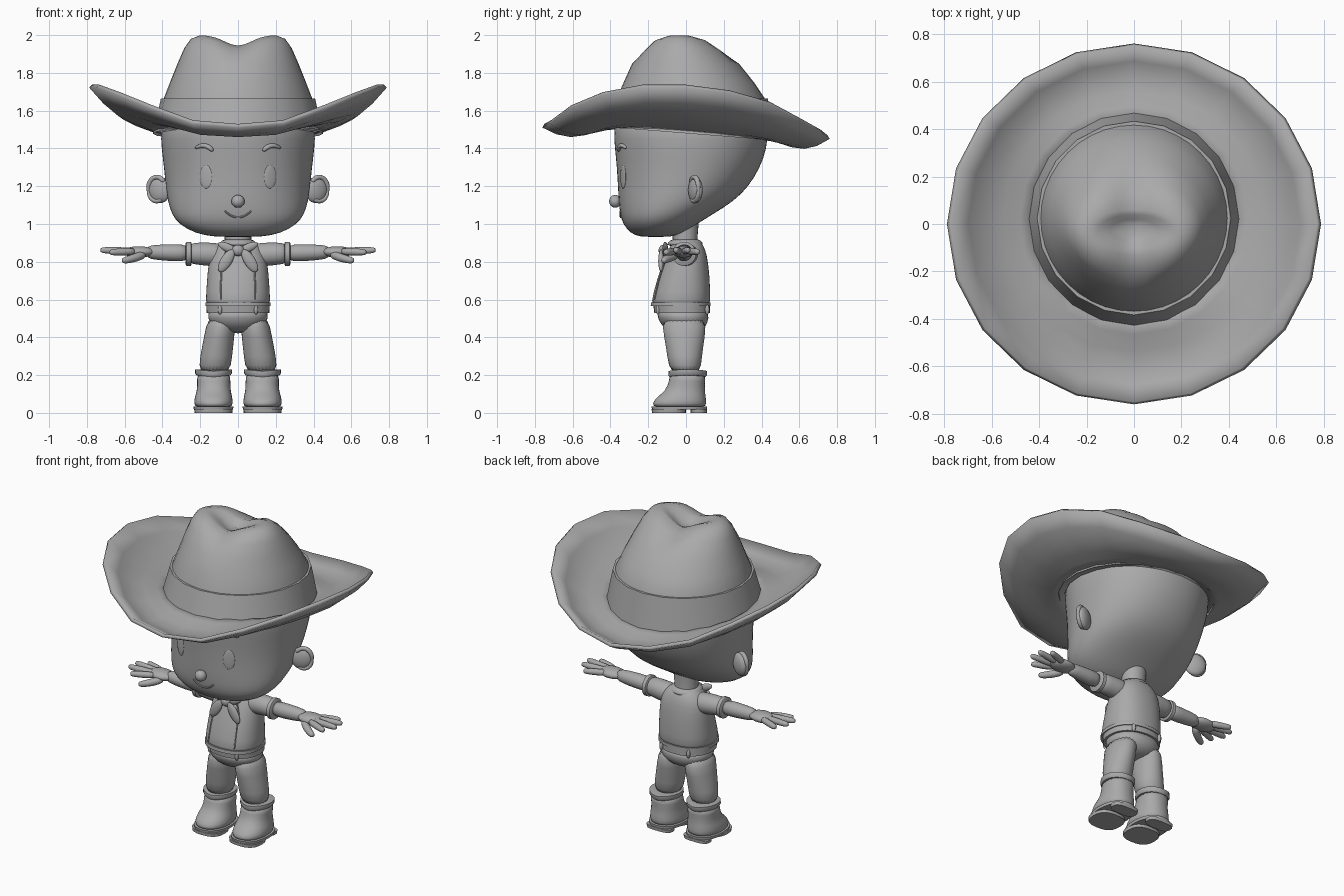
import bpy
import bmesh
from math import sin, cos, pi, exp, radians
from mathutils import Vector, Matrix

default_cube = bpy.data.objects.get("Cube")
if default_cube:
    bpy.data.objects.remove(default_cube, do_unlink=True)

# One plain grey for the whole figure
grey = bpy.data.materials.new("plain_grey")
grey.use_nodes = True
grey.diffuse_color = (.4, .4, .4, 1)
grey.node_tree.nodes["Principled BSDF"].inputs["Base Color"].default_value = grey.diffuse_color


def finish(name, bm, mirror=False, subdivide=False, solid=0):
    """Turn a bmesh into a shaded object with its modifiers."""
    bmesh.ops.recalc_face_normals(bm, faces=bm.faces)
    mesh = bpy.data.meshes.new(name)
    bm.to_mesh(mesh)
    bm.free()
    mesh.materials.append(grey)
    mesh.shade_smooth()
    if not subdivide:
        mesh.set_sharp_from_angle(angle=radians(40))
    obj = bpy.data.objects.new(name, mesh)
    bpy.context.collection.objects.link(obj)
    if solid:
        obj.modifiers.new("thickness", "SOLIDIFY").thickness = solid
        obj.modifiers["thickness"].offset = 0
    if subdivide:
        smooth = obj.modifiers.new("smooth", "SUBSURF")
        smooth.levels = smooth.render_levels = 1
    if mirror:
        obj.modifiers.new("mirror", "MIRROR").use_clip = False
    return obj


def loft(name, rings, caps=True, **options):
    """Skin a list of closed rings of points."""
    bm = bmesh.new()
    loops = [[bm.verts.new(p) for p in ring] for ring in rings]
    count = len(loops[0])
    for low, high in zip(loops, loops[1:]):
        for i in range(count):
            j = (i + 1) % count
            bm.faces.new((low[i], low[j], high[j], high[i]))
    if caps:
        bm.faces.new(loops[0])
        bm.faces.new(loops[-1])
    return finish(name, bm, **options)


def signed_power(value, power):
    return abs(value) ** power * (1 if value > 0 else -1)


def stack(name, rows, sides=24, square=2, bend=None, **options):
    """Horizontal rings from rows of height, half width, front, back, side shift."""
    rings = []
    for z, width, front, back, *shift in rows:
        ring = []
        for i in range(sides):
            a = 2 * pi * i / sides
            x = width * signed_power(sin(a), 2 / square) + sum(shift)
            y = (front + back) / 2 - (back - front) / 2 * signed_power(cos(a), 2 / square)
            p = Vector((x, y, z))
            ring.append(bend(p) if bend else p)
        rings.append(ring)
    return loft(name, rings, **options)


def tube(name, points, radii, sides=12, **options):
    """Round tube through a few points."""
    points = [Vector(p) for p in points]
    rings = []
    for i, p in enumerate(points):
        along = points[min(i + 1, len(points) - 1)] - points[max(i - 1, 0)]
        u = along.cross(Vector((.1, .2, 1))).normalized()
        v = along.cross(u).normalized()
        r = radii[i] if isinstance(radii, (list, tuple)) else radii
        rings.append([p + r * (u * cos(2 * pi * k / sides) + v * sin(2 * pi * k / sides))
                      for k in range(sides)])
    return loft(name, rings, **options)


def ball(name, place, size, turn=0, axis="Z", **options):
    bm = bmesh.new()
    matrix = Matrix.Translation(place) @ Matrix.Rotation(radians(turn), 4, axis) @ Matrix.Diagonal((*size, 1))
    bmesh.ops.create_uvsphere(bm, u_segments=24, v_segments=14, radius=1, matrix=matrix)
    return finish(name, bm, **options)


# Hat brim: rim heights run from the front round to the back
rim_heights = [1.52, 1.54, 1.62, 1.69, 1.73, 1.73, 1.7, 1.64, 1.55, 1.49, 1.46]
brim_rings = []
for t in (0, .2, .4, .6, .8, 1):
    ring = []
    for i in range(20):
        a = pi * i / 10
        base = Vector((.41 * sin(a), .02 - .41 * cos(a), 1.49 + .033 * cos(a)))
        rim = Vector((.78 * sin(a), -.755 * cos(a), rim_heights[min(i, 20 - i)]))
        ring.append(base.lerp(rim, t) - Vector((0, 0, .05 * sin(pi * t ** 1.3))))
    brim_rings.append(ring)
loft("hat_brim", brim_rings, caps=False, solid=.022)


# Hat crown with a crease along its top, and its band
def crease(p):
    if p.z < 1.6:
        p.z -= .08 * p.y
    p.z -= .055 * exp(-(p.x / .1) ** 2) * max(0, min(1, (p.z - 1.85) / .12))
    return p


stack("hat_crown", [
    (1.49, .42, -.4, .44), (1.66, .395, -.37, .42), (1.75, .36, -.33, .36),
    (1.85, .32, -.285, .28), (1.93, .285, -.235, .2), (1.98, .25, -.19, .13),
    (2, .2, -.13, .06), (1.995, .15, -.1, .04), (1.98, .1, -.07, .02), (1.97, .04, -.05, 0),
], sides=40, bend=crease)
stack("hat_band", [(1.48, .45, -.43, .47), (1.665, .408, -.383, .433), (1.665, .38, -.35, .4)],
      sides=20, bend=crease, caps=False)

# Head
head_rows = [
    (.93, .12, -.24, -.08), (.95, .23, -.295, -.02), (1, .315, -.335, .06),
    (1.05, .352, -.35, .14), (1.12, .374, -.358, .255), (1.2, .384, -.362, .335),
    (1.3, .394, -.368, .395), (1.4, .407, -.378, .43), (1.5, .413, -.388, .438),
    (1.6, .38, -.36, .4),
]
stack("head", head_rows, sides=32, square=2.1, subdivide=True)


def on_face(x, z):
    """Point on the front of the head."""
    for a, b in zip(head_rows, head_rows[1:]):
        if a[0] <= z <= b[0]:
            t = (z - a[0]) / (b[0] - a[0])
            width, front, back = (a[k] + (b[k] - a[k]) * t for k in (1, 2, 3))
            depth = (1 - (abs(x) / width) ** 2.1) ** (1 / 2.1)
            return Vector((x, (front + back) / 2 - (back - front) / 2 * depth, z))


# Face details
ball("nose", (0, -.375, 1.12), (.035, .032, .034))
ball("eye", on_face(.17, 1.25), (.034, .006, .062), turn=24, mirror=True)
brow = [on_face(x, z) for x, z in ((.13, 1.385), (.155, 1.41), (.19, 1.42), (.23, 1.4))]
tube("eyebrow", brow, (.012, .014, .013, .008), subdivide=True, mirror=True)
smile = [on_face(x / 100, 1.035 + (x / 38) ** 2) for x in range(-7, 8, 2)]
tube("mouth", smile, .005, sides=8)

# Ears: cupped lobe with a raised rim
ball("ear", (.415, .05, 1.18), (.065, .03, .07), turn=25, mirror=True)
ear_rim = [(.43 + .047 * cos(a), .045 + .022 * cos(a), 1.185 + .066 * sin(a))
           for a in (radians(d) for d in range(-130, 151, 28))]
tube("ear_rim", ear_rim, .014, subdivide=True, mirror=True)

# Neck and torso
stack("neck", [(.86, .075, -.075, .07), (.92, .07, -.07, .06), (1.04, .08, -.08, .07)])
stack("vest", [
    (.565, .168, -.18, .125), (.58, .173, -.186, .13), (.7, .166, -.158, .128),
    (.8, .157, -.12, .118), (.86, .142, -.095, .105), (.9, .1, -.075, .085), (.92, .07, -.06, .065),
], square=2.3, subdivide=True)
stack("vest_hem", [(.565, .173, -.187, .131), (.585, .173, -.185, .131)], sides=48, square=2.3)
seam = [(.06, -.1, .87), (.085, -.113, .8), (.09, -.145, .7), (.092, -.168, .6)]
tube("vest_seam", seam, .004, sides=6, mirror=True)

# Neck scarf with a knot and two tails
stack("scarf_collar", [(.88, .1, -.105, .095), (.9, .1, -.1, .09), (.925, .075, -.075, .07)],
      subdivide=True)
ball("scarf_knot", (0, -.12, .86), (.032, .025, .03))
ball("scarf_tail", (.062, -.132, .805), (.03, .015, .068), turn=-32, axis="Y", mirror=True)
ball("scarf_fold", (.055, -.11, .875), (.055, .014, .022), turn=-25, axis="Y", mirror=True)

# Belt and trousers
stack("belt", [(.53, .167, -.168, .126), (.565, .168, -.172, .126)], sides=32, square=2.2)
for side, y in (("front", -.148), ("back", .112)):
    ball(side + "_belt_loop", (.095, y, .547), (.011, .012, .026), mirror=True)
stack("hips", [(.56, .16, -.165, .12), (.5, .163, -.15, .122), (.46, .14, -.13, .11),
               (.42, .07, -.07, .06)], square=2.2, subdivide=True)
stack("trouser_leg", [
    (.52, .078, -.14, .115, .084), (.4, .08, -.115, .1, .1),
    (.3, .086, -.1, .084, .116), (.2, .085, -.085, .08, .127),
], subdivide=True, mirror=True)

# Boots
stack("boot", [
    (.025, .098, -.175, .105, .13), (.05, .104, -.18, .108, .13), (.085, .1, -.155, .106, .13),
    (.115, .09, -.11, .1, .128), (.17, .087, -.088, .1, .128), (.215, .093, -.09, .108, .13),
], square=2.2, subdivide=True, mirror=True)
stack("boot_cuff", [(.195, .09, -.088, .104, .13), (.205, .098, -.094, .112, .13),
                    (.225, .097, -.092, .112, .13), (.228, .08, -.08, .09, .13)], mirror=True,
      bend=lambda p: p + Vector((0, 0, .1 * abs(p.x - .13) - .005)))
stack("boot_sole", [(.018, .104, -.18, .11, .13), (.035, .106, -.183, .112, .13)],
      square=2.3, mirror=True)
stack("sole_pad", [(0, .1, -.18, .0, .13), (.02, .102, -.182, .0, .13)], square=2.6, mirror=True)
stack("boot_heel", [(0, .085, .025, .11, .13), (.02, .088, .025, .112, .13)],
      square=3, mirror=True)

# Arms held straight out
tube("sleeve", [(.07, 0, .835), (.13, 0, .838), (.2, -.005, .843), (.27, -.01, .845)],
     (.06, .065, .06, .058), sides=16, subdivide=True, mirror=True)
tube("sleeve_cuff", [(.245, -.01, .842), (.25, -.01, .842), (.272, -.01, .842), (.277, -.01, .842)],
     (.056, .064, .064, .056), sides=24, mirror=True)
tube("forearm", [(.25, -.01, .846), (.35, -.01, .848), (.43, -.01, .85), (.49, -.01, .852)],
     (.048, .046, .041, .034), sides=16, subdivide=True, mirror=True)

# Hands
ball("palm", (.525, -.015, .852), (.085, .058, .03), mirror=True)
finger_tips = {"index": (.68, -.11, .85), "middle": (.73, -.055, .862),
               "ring": (.725, .01, .862), "little": (.675, .065, .852)}
for finger, tip in finger_tips.items():
    tip = Vector(tip)
    root = Vector((.54, tip.y * .4 - .012, .855))
    tube(finger + "_finger", [root, root.lerp(tip, .5), root.lerp(tip, .9), tip],
         (.021, .02, .018, .011), subdivide=True, mirror=True)
tube("thumb", [(.49, -.04, .842), (.54, -.085, .822), (.595, -.115, .808), (.615, -.122, .805)],
     (.024, .023, .02, .012), subdivide=True, mirror=True)
